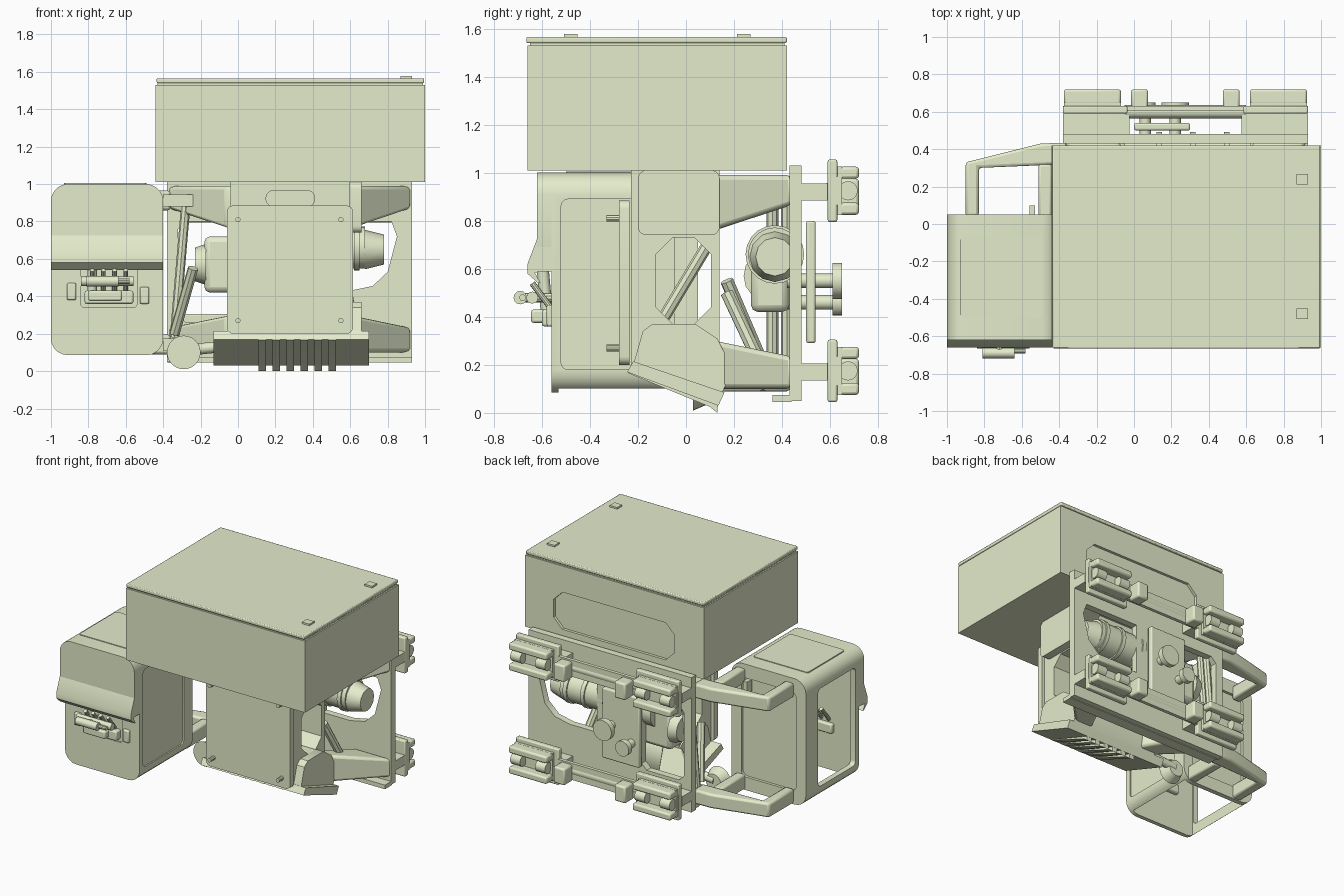
import bpy, bmesh, math
from mathutils import Vector

# Single pale green-cream paint
PAINT = bpy.data.materials.new("pale_paint")
PAINT.diffuse_color = (0.78, 0.84, 0.6, 1)


def finish(name, bm):
    bmesh.ops.recalc_face_normals(bm, faces=bm.faces)
    me = bpy.data.meshes.new(name)
    bm.to_mesh(me)
    bm.free()
    me.materials.append(PAINT)
    ob = bpy.data.objects.new(name, me)
    bpy.context.collection.objects.link(ob)
    return ob


def loft(name, lo, hi):
    """Solid between two matching outlines of 3D points."""
    bm = bmesh.new()
    lo = [bm.verts.new(p) for p in lo]
    hi = [bm.verts.new(p) for p in hi]
    bm.faces.new(lo)
    bm.faces.new(hi)
    for i in range(len(lo)):
        j = (i + 1) % len(lo)
        bm.faces.new((lo[i], lo[j], hi[j], hi[i]))
    return finish(name, bm)


def prism(name, pts, axis, a, b):
    """Extrude a 2D outline along an axis: X uses (y,z), Y uses (x,z), Z uses (x,y)."""
    place = {'X': lambda p, t: (t, p[0], p[1]),
             'Y': lambda p, t: (p[0], t, p[1]),
             'Z': lambda p, t: (p[0], p[1], t)}[axis]
    return loft(name, [place(p, a) for p in pts], [place(p, b) for p in pts])


def bevel(ob, width):
    m = ob.modifiers.new("bevel", 'BEVEL')
    m.width, m.segments = width, 2
    return ob


def box(name, x0, x1, y0, y1, z0, z1, round_=0):
    ob = prism(name, [(x0, y0), (x1, y0), (x1, y1), (x0, y1)], 'Z', z0, z1)
    return bevel(ob, round_) if round_ else ob


def rrect(u0, u1, v0, v1, r, n=5):
    pts = []
    for cx, cy, s in ((u1 - r, v1 - r, 0), (u0 + r, v1 - r, 90), (u0 + r, v0 + r, 180), (u1 - r, v0 + r, 270)):
        for i in range(n + 1):
            t = math.radians(s + 90 * i / n)
            pts.append((cx + r * math.cos(t), cy + r * math.sin(t)))
    return pts


def chamfered(u0, u1, v0, v1, c):
    return rrect(u0, u1, v0, v1, c, 1)


def bar(name, p0, p1, r, sides=20, r2=None):
    """Cylinder or cone between two points."""
    p0, p1 = Vector(p0), Vector(p1)
    d = p1 - p0
    bm = bmesh.new()
    bmesh.ops.create_cone(bm, cap_ends=True, segments=sides, radius1=r,
                          radius2=r if r2 is None else r2, depth=d.length)
    ob = finish(name, bm)
    q = d.to_track_quat('Z', 'Y').to_matrix().to_4x4()
    q.translation = (p0 + p1) / 2
    ob.data.transform(q)
    return ob


def cut(ob, cutter):
    m = ob.modifiers.new("cut", 'BOOLEAN')
    m.operation, m.solver, m.object = 'DIFFERENCE', 'EXACT', cutter
    bpy.context.view_layer.objects.active = ob
    bpy.ops.object.modifier_apply(modifier=m.name)
    bpy.data.objects.remove(cutter)


# Large top container with lid, catches and recessed back panel
tub = box("container", -0.44, 1.0, -0.66, 0.42, 1.01, 1.53)
cut(tub, prism("cutter", chamfered(-0.2, 0.77, 1.07, 1.34, 0.07), 'Y', 0.40, 0.5))
box("lid_gap", -0.43, 0.99, -0.65, 0.41, 1.53, 1.542)
box("lid", -0.435, 0.995, -0.665, 0.42, 1.54, 1.565, 0.006)
for y in (-0.48, 0.24):
    box("lid_catch", 0.87, 0.93, y - 0.028, y + 0.028, 1.56, 1.577)

# Operator cab: rounded shell, hollow, open floor and open left window
cab = prism("cab_shell", rrect(-1.0, -0.4, 0.085, 1.0, 0.09), 'Y', -0.56, 0.05)
cut(cab, prism("cutter", rrect(-0.96, -0.44, 0.0, 0.95, 0.06), 'Y', -0.53, 0.015))
cut(cab, prism("cutter", rrect(-0.52, -0.09, 0.18, 0.89, 0.03), 'X', -1.1, -0.9))
cut(cab, prism("cutter", rrect(-0.52, -0.05, 0.18, 0.89, 0.03), 'X', -0.41, -0.3))
cut(cab, prism("cutter", rrect(-0.84, -0.54, 0.34, 0.58, 0.02), 'Y', -0.7, -0.55))
cut(cab, prism("cutter", rrect(-0.92, -0.48, 0.18, 0.9, 0.04), 'Y', 0.03, 0.2))
prism("roof_panel", rrect(-0.93, -0.49, -0.5, -0.07, 0.02), 'Z', 0.99, 1.005)
# Upper front hood and full-width visor
prism("cab_hood", rrect(-1.0, -0.4, 0.6, 1.0, 0.09), 'Y', -0.62, -0.55)
prism("visor", [(-0.55, 0.72), (-0.62, 0.725), (-0.66, 0.62), (-0.66, 0.58), (-0.615, 0.54), (-0.605, 0.54), (-0.63, 0.585), (-0.55, 0.59)],
      'X', -1.0, -0.4)

# Control levers on the cab front and inside it
box("console", -0.82, -0.56, -0.6, -0.5, 0.36, 0.43, 0.01)
box("console_block", -0.8, -0.62, -0.645, -0.56, 0.375, 0.43, 0.01)
bar("lever_shaft", (-0.84, -0.64, 0.48), (-0.56, -0.64, 0.48), 0.025, 12)
for x in (-0.78, -0.72, -0.66, -0.6):
    bar("lever", (x, -0.55, 0.42), (x, -0.64, 0.54), 0.013, 10)
    bar("inner_lever", (x, -0.53, 0.45), (x, -0.44, 0.56), 0.013, 10)
bar("lever_grip", (-0.81, -0.69, 0.48), (-0.64, -0.69, 0.48), 0.028, 12)
bar("lever_tip", (-0.64, -0.68, 0.48), (-0.58, -0.68, 0.48), 0.014, 10)
bar("grip_link", (-0.72, -0.55, 0.48), (-0.72, -0.69, 0.48), 0.02, 10)
bar("joystick", (-0.78, -0.58, 0.42), (-0.78, -0.6, 0.64), 0.025, 12)
for x, z in ((-0.89, 0.42), (-0.5, 0.4)):
    box("hatch_bracket", x - 0.025, x + 0.025, -0.58, -0.55, z - 0.04, z + 0.05, 0.008)

# Arms carrying the cab
for z0, z1 in ((0.86, 0.965), (0.09, 0.195)):
    bevel(prism("cab_arm", [(-0.9, 0.04), (-0.83, 0.04), (-0.83, 0.3), (-0.36, 0.32), (-0.36, 0.435), (-0.5, 0.43), (-0.9, 0.33)],
                'Z', z0, z1), 0.015)
    box("arm_link", -0.51, -0.44, 0.04, 0.32, z0, z1, 0.012)
    box("cross_beam", -0.4, 0.0, 0.3, 0.42, z0 + 0.02, z1 - 0.02)
box("cab_latch", -0.56, -0.53, 0.04, 0.1, 0.8, 0.9)

# Central housing with octagonal side opening
body = box("housing", -0.04, 0.6, -0.23, 0.14, 0.2, 1.01)
cut(body, prism("cutter", chamfered(-0.125, 0.105, 0.37, 0.73, 0.07), 'X', -0.2, 0.8))
cut(body, prism("cutter", rrect(0.15, 0.41, 0.88, 0.965, 0.04), 'Y', -0.3, -0.15))
prism("side_pad", rrect(-0.2, 0.14, 0.74, 1.01, 0.035), 'X', 0.59, 0.66)
bar("inner_strut", (0.1, -0.09, 0.4), (0.1, 0.09, 0.7), 0.025, 8)

# Front door with corner bolts
prism("front_door", rrect(-0.06, 0.615, 0.2, 0.885, 0.035), 'Y', -0.28, -0.235)
for x in (0.0, 0.55):
    for z in (0.27, 0.81):
        bar("door_bolt", (x, -0.33, z), (x, -0.27, z), 0.014, 10)

# Tilted cooler with louvres under the housing
prism("cooler", [(-0.22, 0.2), (-0.18, 0.34), (-0.14, 0.37), (0.04, 0.37), (0.13, 0.31), (0.175, 0.22), (0.17, 0.13), (0.15, 0.08)],
      'X', -0.05, 0.66)
prism("cooler_base", [(-0.245, 0.17), (-0.22, 0.215), (0.16, 0.085), (0.135, 0.03)], 'X', -0.13, 0.7)
for i in range(6):
    x = 0.11 + i * 0.075
    prism("louvre", [(-0.23, 0.2), (-0.24, 0.165), (0.1, 0.025), (0.13, 0.0), (0.135, 0.05)], 'X', x, x + 0.04)
bar("horn", (-0.29, 0.03, 0.1), (-0.29, 0.1, 0.1), 0.09, 24, 0.06)
bar("horn_pipe", (-0.29, 0.08, 0.11), (0.0, 0.08, 0.14), 0.03, 12)

# Chassis arms flaring from the housing to the back plate
def section(x0, x1, y, z0, z1):
    return [(x0, y, z0), (x1, y, z0), (x1, y, z1), (x0, y, z1)]


for near, far in (((0.48, 0.62), (0.64, 0.93)), ((-0.06, 0.1), (-0.38, -0.08))):
    bevel(loft("upper_arm", section(*near, 0.12, 0.76, 0.99), section(*far, 0.44, 0.865, 0.99)), 0.02)
    bevel(loft("lower_arm", section(*near, 0.12, 0.1, 0.3), section(*far, 0.44, 0.1, 0.235)), 0.02)
box("lower_sill", -0.36, 0.93, 0.36, 0.44, 0.045, 0.075)
bar("brace_left", (-0.34, 0.32, 0.2), (-0.24, 0.17, 0.55), 0.028, 8)
bar("brace_right", (0.63, 0.32, 0.18), (0.57, 0.17, 0.5), 0.028, 8)
for y in (0.36, 0.42):
    bar("slant_post", (-0.34, y, 0.18), (-0.28, y, 0.88), 0.025, 8)

# Back plate with cut-outs
plate = box("back_plate", -0.38, 0.93, 0.43, 0.48, 0.05, 1.03)
cut(plate, prism("cutter", [(0.38, 0.8), (0.82, 0.8), (0.85, 0.72), (0.8, 0.53), (0.72, 0.455), (0.6, 0.43), (0.38, 0.43)], 'Y', 0.3, 0.6))
cut(plate, prism("cutter", chamfered(-0.32, 0.02, 0.26, 0.8, 0.04), 'Y', 0.3, 0.6))

# Drive motor and gearbox
bar("motor", (-0.05, 0.37, 0.66), (0.68, 0.37, 0.66), 0.112, 20)
for x in (0.12, 0.3, 0.48, 0.62):
    bar("motor_ring", (x, 0.37, 0.66), (x + 0.03, 0.37, 0.66), 0.122, 20)
bar("motor_cap", (0.68, 0.37, 0.65), (0.78, 0.37, 0.65), 0.105, 12, 0.08)
box("gearbox", -0.18, 0.12, 0.27, 0.43, 0.42, 0.72, 0.03)
bar("gearbox_cap", (-0.23, 0.35, 0.57), (-0.17, 0.35, 0.57), 0.09, 16, 0.11)
box("drive_plate", 0.0, 0.3, 0.5, 0.54, 0.29, 0.8, 0.01)
for x, z, r in ((0.22, 0.55, 0.075), (0.06, 0.46, 0.055)):
    bar("pinion_shaft", (x, 0.42, z), (x, 0.65, z), 0.03, 16)
    bar("pinion", (x, 0.61, z), (x, 0.65, z), r, 18)

# Roller guides on the mast side, upper and lower, mirrored left and right
XC = 0.275
for zc in (0.925, 0.175):
    box("guide_beam", -0.38, 0.93, 0.605, 0.63, zc - 0.06, zc + 0.06)
    bar("guide_tube", (-0.05, 0.6, zc), (0.6, 0.6, zc), 0.035, 12)
    for s in (-1, 1):
        def gx(a, b):
            return sorted((XC + s * a, XC + s * b))
        box("guide_plate", *gx(0.31, 0.655), 0.59, 0.63, zc - 0.13, zc + 0.13, 0.008)
        box("guide_spacer", *gx(0.3, 0.655), 0.48, 0.59, zc - 0.04, zc + 0.03)
        box("guide_channel_base", *gx(0.345, 0.65), 0.63, 0.65, zc - 0.1, zc + 0.1)
        for t in (-1, 1):
            zs = sorted((zc + t * 0.05, zc + t * 0.1))
            box("guide_jaw", *gx(0.345, 0.65), 0.64, 0.72, *zs, 0.012)
            xr = XC + s * (0.5 + t * 0.1)
            bar("guide_roller", (xr - 0.04, 0.675, zc), (xr + 0.04, 0.675, zc), 0.04, 16)
        box("guide_stop", *gx(0.2, 0.29), 0.62, 0.72, zc - 0.07, zc + 0.05, 0.012)

# Smooth only the rounded surfaces
for ob in bpy.context.scene.objects:
    ob.select_set(True)
    bpy.context.view_layer.objects.active = ob
bpy.ops.object.shade_smooth_by_angle(angle=math.radians(35))
